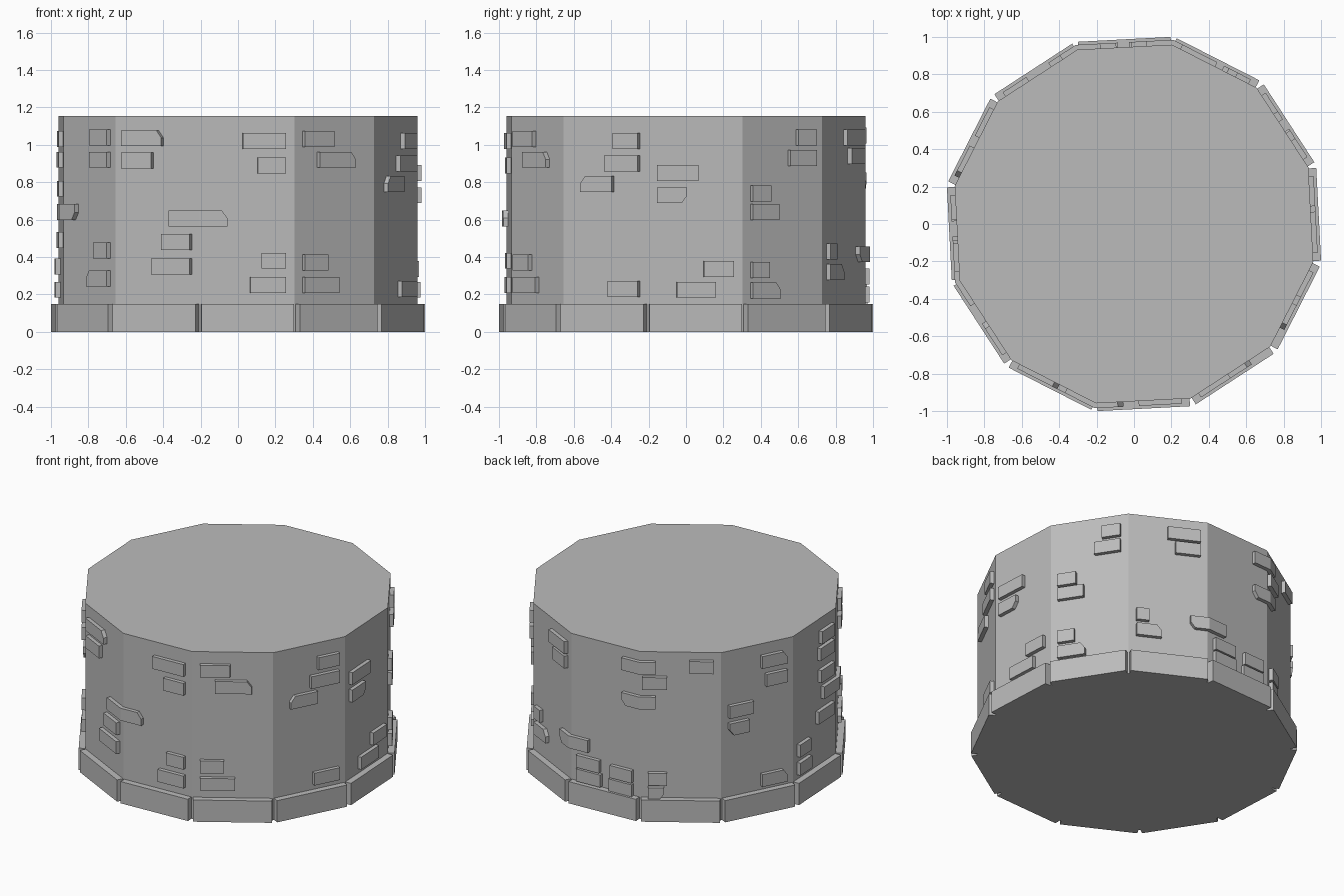
import bpy, bmesh, math
from mathutils import Vector

cube = bpy.data.objects.get("Cube")
if cube:
    bpy.data.objects.remove(cube, do_unlink=True)

SIDES = 12
STEP = 2 * math.pi / SIDES
FIRST = math.radians(-87)          # direction of the front wall
RADIUS = 0.98
APOTHEM = RADIUS * math.cos(STEP / 2)
HALF = RADIUS * math.sin(STEP / 2)  # half the width of a wall
HEIGHT = 1.155
BASE_TOP = 0.15
BRICK_OUT = 0.026
BRICK_HEIGHT = 0.085
EDGE = 0.205                        # where bricks beside a corner end

stone = bpy.data.materials.new("grey_stone")
stone.use_nodes = True
GREY = (0.5, 0.5, 0.5, 1)
stone.diffuse_color = GREY
stone.node_tree.nodes["Principled BSDF"].inputs["Base Color"].default_value = GREY


def finish(bm, name):
    bmesh.ops.recalc_face_normals(bm, faces=bm.faces)
    mesh = bpy.data.meshes.new(name)
    bm.to_mesh(mesh)
    bm.free()
    mesh.materials.append(stone)
    obj = bpy.data.objects.new(name, mesh)
    bpy.context.collection.objects.link(obj)
    return obj


def on_wall(wall, across, out, z):
    """Point on a wall: distance across it, distance out of it, height."""
    angle = FIRST + wall * STEP
    normal = Vector((math.cos(angle), math.sin(angle), 0))
    along = Vector((-normal.y, normal.x, 0))
    return normal * (APOTHEM + out) + along * across + Vector((0, 0, z))


def strip(bm, columns):
    """Solid strip through columns of four corners each."""
    rings = [[bm.verts.new(p) for p in column] for column in columns]
    for a, b in zip(rings, rings[1:]):
        for i in range(4):
            j = (i + 1) % 4
            bm.faces.new((a[i], a[j], b[j], b[i]))
    bm.faces.new(rings[0])
    bm.faces.new(rings[-1])


# Drum
bm = bmesh.new()
bottom = [bm.verts.new(on_wall(w, -HALF, 0, 0)) for w in range(SIDES)]
top = [bm.verts.new(on_wall(w, -HALF, 0, HEIGHT)) for w in range(SIDES)]
bm.faces.new(bottom)
bm.faces.new(top)
for i in range(SIDES):
    j = (i + 1) % SIDES
    bm.faces.new((bottom[i], bottom[j], top[j], top[i]))
finish(bm, "tower_drum")

# Footing blocks, with open joints at the corners
for w in range(SIDES):
    bm = bmesh.new()
    strip(bm, [[on_wall(w, u, out, z) for out, z in
                ((-0.01, 0), (-0.01, BASE_TOP), (0.042, BASE_TOP), (0.042, 0))]
               for u in (-0.248, 0.248)])
    finish(bm, "footing_block")

# Raised bricks
bricks = bmesh.new()


def brick(wall, start, z, width, clip=""):
    """Brick from start rightwards; it bends round the corner if too long."""
    end = start + width
    low, high = z - BRICK_HEIGHT / 2, z + BRICK_HEIGHT / 2
    cuts = {start, end}
    if start < HALF < end:
        cuts.add(HALF)
    if clip:
        cuts.add(start + 0.03 if "left" in clip else end - 0.03)
    tip = start if "left" in clip else end
    columns = []
    for u in sorted(cuts):
        lo, hi = low, high
        if clip and u == tip:
            if "top" in clip:
                hi -= 0.04
            else:
                lo += 0.04
        column = []
        for out, h in ((-0.01, lo), (-0.01, hi), (BRICK_OUT, hi), (BRICK_OUT, lo)):
            if u == HALF:       # mitre on the corner
                u_mitre = (APOTHEM + out) * math.tan(STEP / 2)
                column.append(on_wall(wall, u_mitre, out, h))
            elif u > HALF:
                column.append(on_wall(wall + 1, u - 2 * HALF, out, h))
            else:
                column.append(on_wall(wall, u, out, h))
        columns.append(column)
    strip(bricks, columns)


def left_brick(wall, z, width, clip=""):
    brick(wall, -EDGE, z, width, clip)


def right_brick(wall, z, width, clip=""):
    brick(wall, EDGE - width, z, width, clip)


# Front wall
FRONT = 0
right_brick(FRONT, 1.02, 0.23)
right_brick(FRONT, 0.89, 0.15)
right_brick(FRONT, 0.38, 0.13)
right_brick(FRONT, 0.25, 0.19)

# Walls onwards, counterclockwise
wall = 1
left_brick(wall, 1.03, 0.19)
brick(wall, -0.11, 0.92, 0.23, "top right")
left_brick(wall, 0.37, 0.15)
left_brick(wall, 0.25, 0.22)

wall = 2
right_brick(wall, 1.02, 0.15)
right_brick(wall, 0.9, 0.2)
brick(wall, -0.14, 0.79, 0.19, "top left")
right_brick(wall, 0.23, 0.18)

wall = 3
left_brick(wall, 0.85, 0.22)
left_brick(wall, 0.73, 0.16, "bottom right")
right_brick(wall, 0.335, 0.16)
brick(wall, -0.1, 0.225, 0.21)

wall = 4
right_brick(wall, 1.04, 0.12)
right_brick(wall, 0.93, 0.17)
left_brick(wall, 0.74, 0.12)
left_brick(wall, 0.64, 0.17)
left_brick(wall, 0.33, 0.11)
left_brick(wall, 0.22, 0.18, "top right")

wall = 5
right_brick(wall, 1.04, 0.21)
right_brick(wall, 0.94, 0.16)
left_brick(wall, 0.43, 0.08)
left_brick(wall, 0.32, 0.16, "top right")
brick(wall, 0.14, 0.415, 0.25, "bottom left")

wall = 6
brick(wall, 0.13, 1.05, 0.22)
brick(wall, 0.13, 0.81, 0.22, "bottom left")
left_brick(wall, 0.295, 0.17)
left_brick(wall, 0.2, 0.18)
right_brick(wall, 0.285, 0.16)
right_brick(wall, 0.19, 0.17)

wall = 7
right_brick(wall, 1.06, 0.15)
brick(wall, -0.24, 0.945, 0.155)
left_brick(wall, 0.285, 0.12)
left_brick(wall, 0.185, 0.1, "bottom right")

wall = 8
right_brick(wall, 1.035, 0.18, "top right")
right_brick(wall, 0.905, 0.15)
left_brick(wall, 0.74, 0.17)
left_brick(wall, 0.62, 0.14, "bottom left")
right_brick(wall, 0.22, 0.18, "top right")

wall = 9
right_brick(wall, 1.03, 0.15)
right_brick(wall, 0.92, 0.17)
right_brick(wall, 0.765, 0.16)
right_brick(wall, 0.49, 0.19)
left_brick(wall, 0.35, 0.13)
left_brick(wall, 0.225, 0.14)
brick(wall, 0.08, 0.64, 0.32, "bottom right")

wall = 10
right_brick(wall, 1.04, 0.17)
right_brick(wall, 0.92, 0.17)
right_brick(wall, 0.435, 0.13)
right_brick(wall, 0.285, 0.2, "top left")

wall = 11
left_brick(wall, 1.035, 0.24, "top right")
left_brick(wall, 0.915, 0.18)
right_brick(wall, 0.48, 0.17)
right_brick(wall, 0.35, 0.23)
brick(wall, 0.08, 0.605, 0.32, "top right")

finish(bricks, "raised_bricks")
